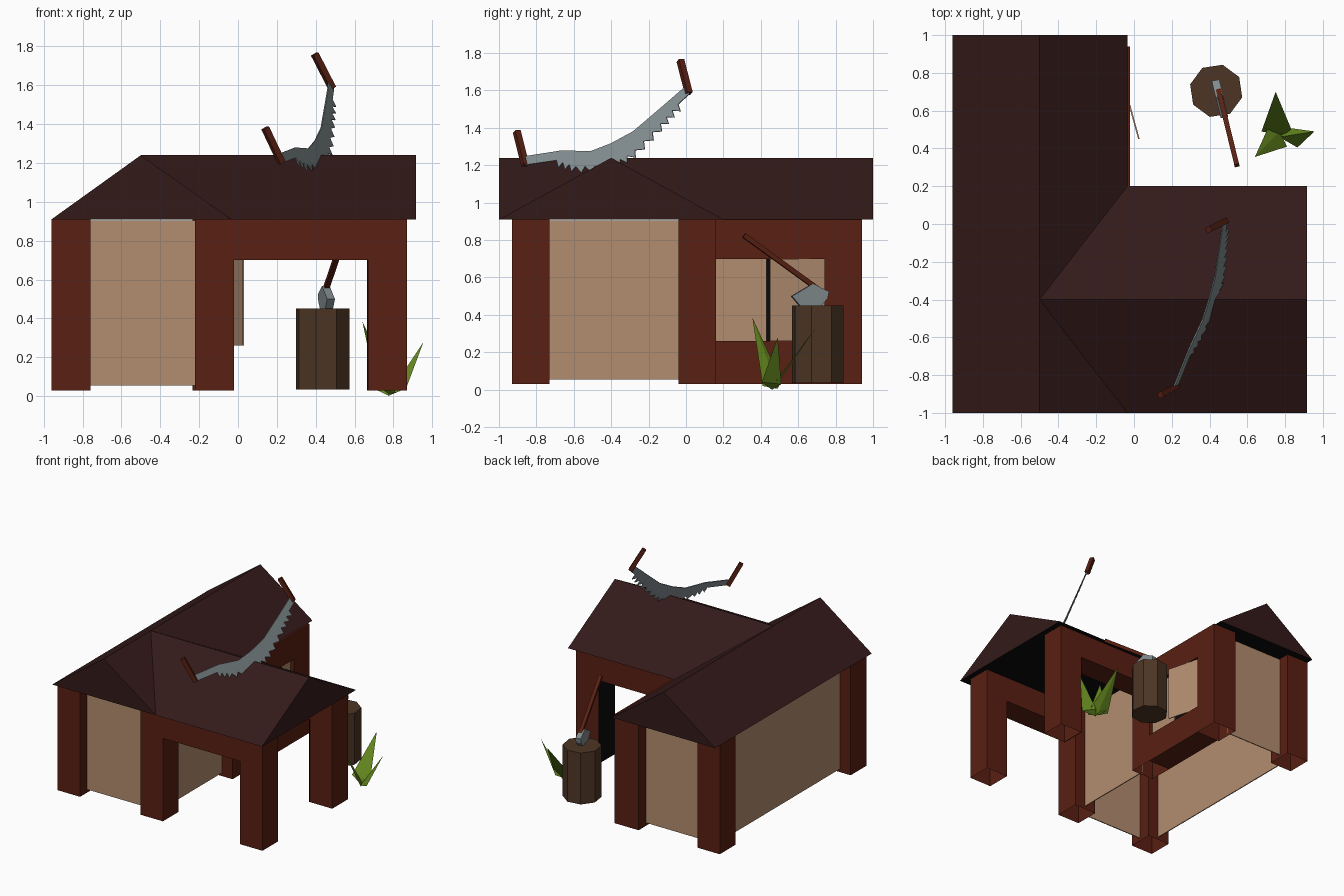
import bpy, math
from mathutils import Vector

if "Cube" in bpy.data.objects:
    bpy.data.objects.remove(bpy.data.objects["Cube"])


def material(name, rgb):
    m = bpy.data.materials.new(name)
    m.diffuse_color = (*rgb, 1)
    m.use_nodes = True
    m.node_tree.nodes["Principled BSDF"].inputs["Base Color"].default_value = m.diffuse_color
    return m


RED = material("red_timber", (0.10, 0.014, 0.006))
BEIGE = material("plaster", (0.45, 0.27, 0.16))
ROOF = material("roof_tile", (0.034, 0.010, 0.010))
DARK = material("dark_interior", (0.003, 0.003, 0.003))
BARK = material("bark", (0.075, 0.036, 0.018))
GREEN = material("grass", (0.13, 0.25, 0.014))
STEEL = material("steel", (0.22, 0.26, 0.27))


def mesh(name, verts, faces, mat):
    me = bpy.data.meshes.new(name)
    me.from_pydata([tuple(v) for v in verts], [], faces)
    me.materials.append(mat)
    ob = bpy.data.objects.new(name, me)
    bpy.context.collection.objects.link(ob)
    return ob


def prism(name, outline, offset, mat):
    """Closed solid from a planar outline swept along an offset."""
    n = len(outline)
    off = Vector(offset)
    pts = [Vector(p) for p in outline]
    faces = [tuple(range(n))[::-1], tuple(range(n, 2 * n))]
    faces += [(i, (i + 1) % n, n + (i + 1) % n, n + i) for i in range(n)]
    return mesh(name, pts + [p + off for p in pts], faces, mat)


def box(name, x, y, z, mat, open_bottom=False):
    ob = prism(name, [(x[0], y[0], z[0]), (x[1], y[0], z[0]), (x[1], y[1], z[0]), (x[0], y[1], z[0])],
               (0, 0, z[1] - z[0]), mat)
    if open_bottom:
        v = [p.co.copy() for p in ob.data.vertices]
        f = [tuple(p.vertices) for p in ob.data.polygons][1:]
        ob.data.clear_geometry()
        ob.data.from_pydata(v, [], f)
    return ob


def rod(name, a, b, w, mat):
    """Square bar between two points."""
    a, b = Vector(a), Vector(b)
    d = (b - a).normalized()
    s = d.cross(Vector((0, 0, 1))).normalized() * w / 2
    t = s.cross(d)
    return prism(name, [a + s + t, a - s + t, a - s - t, a + s - t], b - a, mat)


# roof: two crossing gables in an L, with dark soffit
L, M, R = -0.96, -0.035, 0.915
E, H = 0.91, 1.24
roof_pts = [(L, -1, E), (M, -1, E), (R, -1, E), (R, 0.2, E), (M, 0.2, E), (M, 1, E), (L, 1, E),
            (-0.5, -1, H), (-0.5, -0.4, H), (-0.5, 1, H), (R, -0.4, H)]
roof_faces = [(0, 7, 8, 9, 6), (0, 1, 7), (1, 8, 7), (1, 2, 10, 8), (2, 3, 10),
              (3, 4, 8, 10), (4, 5, 9, 8), (5, 6, 9), (6, 5, 4, 3, 2, 1, 0)]
roof = mesh("roof", roof_pts, roof_faces, ROOF)
roof.data.materials.append(DARK)
roof.data.polygons[8].material_index = 1

# corner posts
Z = (0.03, 0.91)
FRONT, MID, BACK = (-0.93, -0.73), (-0.04, 0.16), (0.74, 0.94)
WEST, CENTRE, EAST = (-0.96, -0.76), (-0.22, -0.02), (0.67, 0.87)
for name, x, y in (("front_left_post", WEST, FRONT), ("front_middle_post", CENTRE, FRONT),
                   ("front_right_post", EAST, FRONT), ("inner_post", CENTRE, MID),
                   ("porch_back_post", EAST, MID), ("back_left_post", WEST, BACK),
                   ("back_middle_post", (-0.235, -0.02), BACK)):
    box(name, x, y, Z, RED, True)

# porch beams
box("porch_front_beam", (-0.02, 0.67), FRONT, (0.70, 0.91), RED)
box("porch_back_beam", (-0.02, 0.67), MID, (0.70, 0.91), RED)
box("porch_post_inside", (0.664, 0.669), MID, (0.03, 0.70), DARK)

# window wall with sill, lintel, backing and shutters
box("window_sill", CENTRE, (0.16, 0.74), (0.03, 0.26), RED)
box("window_lintel", CENTRE, (0.16, 0.74), (0.70, 0.91), RED)
box("window_backing", (-0.14, -0.135), (0.16, 0.74), (0.26, 0.70), DARK)
box("closed_shutter", (-0.06, -0.05), (0.16, 0.43), (0.26, 0.70), BEIGE)
prism("open_shutter", [(-0.05, 0.74, 0.26), (0.03, 0.45, 0.26), (0.022, 0.45, 0.26), (-0.058, 0.74, 0.26)],
      (0, 0, 0.44), BEIGE)

# plaster infill walls
WZ = (0.055, 0.904)
box("front_wall", (-0.76, -0.22), (-0.84, -0.832), WZ, BEIGE)
box("back_wall", (-0.76, -0.235), (0.84, 0.848), WZ, BEIGE)
box("left_wall", (-0.864, -0.856), (-0.73, 0.74), WZ, BEIGE)
box("divider_wall", (-0.124, -0.116), (-0.73, -0.04), WZ, BEIGE)

# chopping stump
ring = [(0.435 + 0.142 * math.cos(math.radians(45 * i - 14)),
         0.705 + 0.142 * math.sin(math.radians(45 * i - 14)), 0.035) for i in range(8)]
prism("stump", ring, (0, 0, 0.415), BARK)

# axe
rod("axe_handle", (0.545, 0.31, 0.825), (0.447, 0.71, 0.535), 0.026, RED)
head = [(0.56, 0.50), (0.67, 0.566), (0.715, 0.545), (0.757, 0.525), (0.75, 0.487), (0.705, 0.44), (0.61, 0.44)]
prism("axe_head", [(0.43 - 0.24 * (y - 0.68), y, z) for y, z in head], (0.04, 0.008, 0), STEEL)

# grass blades: tip, two wide base corners, inner root
for i, blade in enumerate((
        ((0.75, 0.70, 0.34), (0.675, 0.49, 0.05), (0.84, 0.485, 0.05), (0.77, 0.47, 0.005)),
        ((0.64, 0.355, 0.385), (0.71, 0.51, 0.05), (0.81, 0.41, 0.02), (0.77, 0.49, 0.005)),
        ((0.955, 0.49, 0.28), (0.81, 0.51, 0.03), (0.865, 0.405, 0.04), (0.77, 0.46, 0.0)))):
    mesh(f"grass_blade_{i + 1}", blade, [(0, 1, 2), (0, 2, 3), (0, 3, 1), (1, 3, 2)], GREEN)

# two-handled saw lying in a tilted plane above the roof
top = [(-0.865, 1.246), (-0.66, 1.278), (-0.51, 1.273), (-0.40, 1.315), (-0.28, 1.38), (-0.13, 1.508), (0.005, 1.625)]
low = [(-0.69, 1.225), (-0.58, 1.19), (-0.41, 1.20), (-0.29, 1.26), (-0.14, 1.415), (-0.04, 1.525)]


def along(path, t):
    f = min(t, 0.9999) * (len(path) - 1)
    i = int(f)
    return Vector(path[i]).lerp(Vector(path[i + 1]), f - i)


edge = [Vector((-0.86, 1.20))]
TEETH = 16
for i in range(TEETH):
    a, b = along(low, i / TEETH), along(low, (i + 1) / TEETH)
    d = (b - a).normalized()
    edge += [a, a.lerp(b, 0.6) + Vector((d.y, -d.x)) * 0.034]
edge += [Vector(low[-1]), Vector((0.02, 1.58))]
outline = edge + [Vector(p) for p in reversed(top)]
prism("saw_blade", [(0.225 + 0.455 * (p.x + 0.86) - 0.359 * (p.y - 1.2), p.x, p.y) for p in outline],
      (0.006, -0.003, 0.002), STEEL)
rod("saw_front_handle", (0.14, -0.905, 1.38), (0.225, -0.86, 1.20), 0.032, RED)
rod("saw_back_handle", (0.395, -0.03, 1.76), (0.485, 0.015, 1.585), 0.032, RED)
